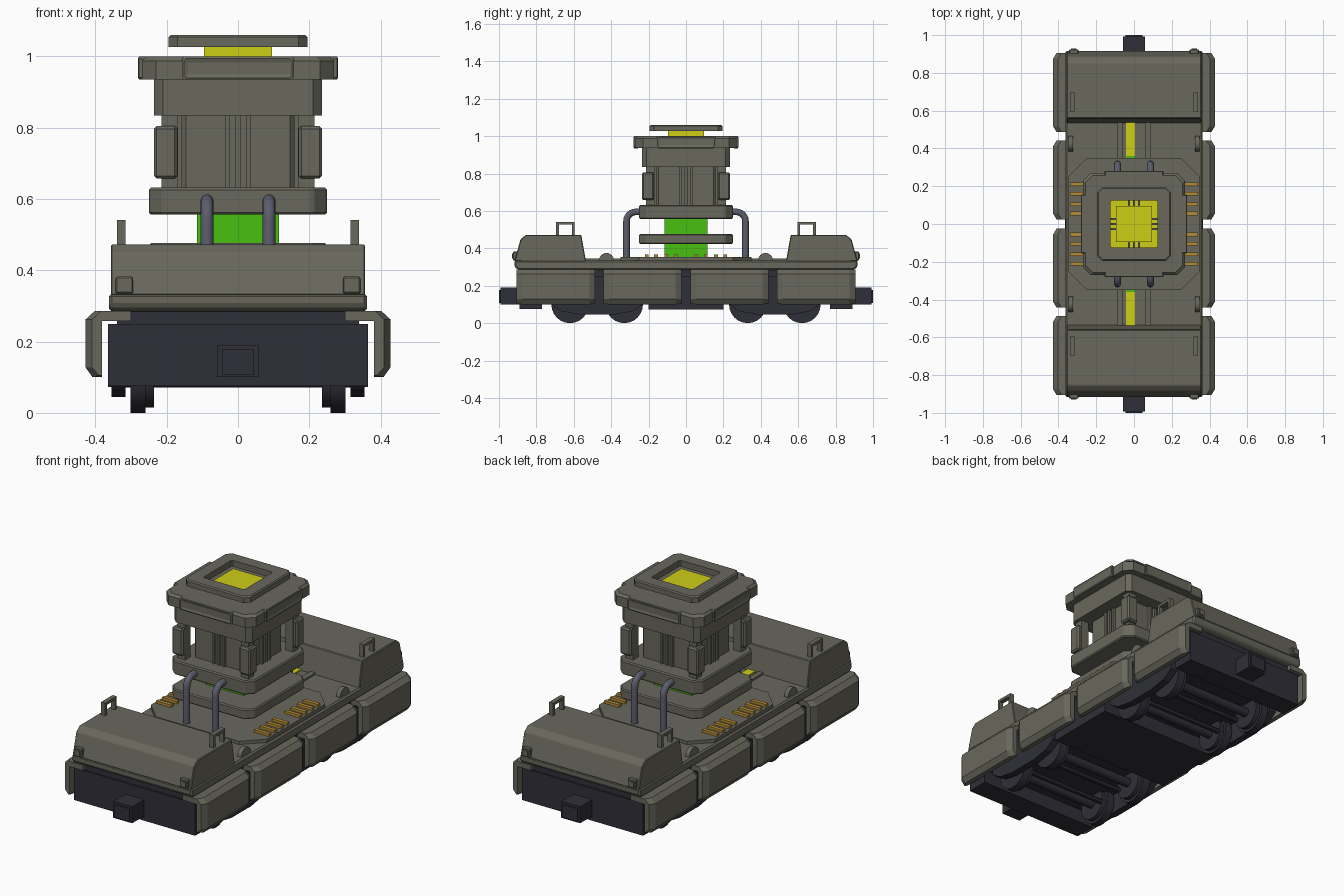
import bpy, bmesh, math
from mathutils import Vector

if "Cube" in bpy.data.objects:
    bpy.data.objects.remove(bpy.data.objects["Cube"])


def mat(name, r, g, b):
    m = bpy.data.materials.new(name)
    m.diffuse_color = (r, g, b, 1)
    m.use_nodes = True
    m.node_tree.nodes["Principled BSDF"].inputs["Base Color"].default_value = m.diffuse_color
    return m


OLIVE = mat("olive_armour", 0.140, 0.138, 0.110)
NAVY = mat("dark_navy", 0.028, 0.028, 0.040)
YELLOW = mat("yellow_glow", 0.62, 0.62, 0.008)
GREEN = mat("green_glow", 0.065, 0.53, 0.005)
ORANGE = mat("orange_contacts", 0.45, 0.26, 0.035)
STEEL = mat("blue_grey_pipe", 0.105, 0.11, 0.15)


def finish(name, bm, m, bevel=0):
    bmesh.ops.recalc_face_normals(bm, faces=bm.faces)
    me = bpy.data.meshes.new(name)
    bm.to_mesh(me)
    bm.free()
    ob = bpy.data.objects.new(name, me)
    bpy.context.collection.objects.link(ob)
    me.materials.append(m)
    if bevel:
        mod = ob.modifiers.new("bevel", 'BEVEL')
        mod.width, mod.segments, mod.limit_method = bevel, 1, 'ANGLE'
    return ob


def loft(name, rings, m, bevel=0):
    """Skin equal-length closed rings and cap both ends."""
    bm = bmesh.new()
    vs = [[bm.verts.new(p) for p in r] for r in rings]
    n = len(vs[0])
    for a, b in zip(vs, vs[1:]):
        for i in range(n):
            j = (i + 1) % n
            bm.faces.new((a[i], a[j], b[j], b[i]))
    bm.faces.new(vs[0])
    bm.faces.new(vs[-1])
    return finish(name, bm, m, bevel)


def box(name, x0, x1, y0, y1, z0, z1, m=OLIVE, bevel=0):
    rings = [[(x0, y0, z), (x1, y0, z), (x1, y1, z), (x0, y1, z)] for z in (z0, z1)]
    return loft(name, rings, m, bevel)


def octagon(h, c, z):
    k = h - c
    return [(h, -k, z), (h, k, z), (k, h, z), (-k, h, z),
            (-h, k, z), (-h, -k, z), (-k, -h, z), (k, -h, z)]


def plate(name, h, c, z0, z1, m=OLIVE, bevel=0):
    return loft(name, [octagon(h, c, z0), octagon(h, c, z1)], m, bevel)


def frame(name, h, c, hole, z0, z1, edge=0.012):
    """Chamfered square plate with a square hole and a sloping upper edge."""
    rings = [octagon(hole, 0.006, z0), octagon(h, c, z0), octagon(h, c, z1 - edge),
             octagon(h - edge, c, z1), octagon(hole, 0.006, z1)]
    bm = bmesh.new()
    vs = [[bm.verts.new(p) for p in r] for r in rings]
    for k in range(5):
        a, b = vs[k], vs[(k + 1) % 5]
        for i in range(8):
            j = (i + 1) % 8
            bm.faces.new((a[i], a[j], b[j], b[i]))
    return finish(name, bm, OLIVE)


def rod_x(name, x0, x1, y, z, r, m, n=24):
    rings = [[(x, y + r * math.cos(2 * math.pi * i / n), z + r * math.sin(2 * math.pi * i / n))
              for i in range(n)] for x in (x0, x1)]
    ob = loft(name, rings, m)
    smooth(ob)
    return ob


def smooth(ob):
    bpy.ops.object.select_all(action='DESELECT')
    ob.select_set(True)
    bpy.context.view_layer.objects.active = ob
    bpy.ops.object.shade_smooth_by_angle(angle=math.radians(40))


def spread(x0, x1, s):
    return sorted((x0 * s, x1 * s))


# Underframe and end beams
box("underframe", -0.34, 0.34, -0.88, 0.88, 0.15, 0.288, NAVY)
box("centre_tank", -0.365, 0.365, -0.2, 0.2, 0.072, 0.25, NAVY)
for s in (-1, 1):
    box("end_beam", -0.365, 0.365, *spread(0.77, 0.89, s), 0.075, 0.25, NAVY)
    box("coupler", -0.057, 0.057, *spread(0.88, 0.993, s), 0.1, 0.19, NAVY)
    box("coupler_face", -0.045, 0.045, *spread(0.99, 1.0, s), 0.108, 0.178, NAVY)

# Bogies: wheels, axles, side frames
for s in (-1, 1):
    for y in (0.33 * s, 0.62 * s):
        rod_x("axle", -0.32, 0.32, y, 0.1, 0.025, NAVY, 12)
        for t in (-1, 1):
            rod_x("wheel", *spread(0.26, 0.302, t), y, 0.1, 0.1, NAVY)
            rod_x("wheel_flange", *spread(0.235, 0.262, t), y, 0.1, 0.085, NAVY)
    for yb in (0.40, 0.55):
        rod_x("brake_bar", -0.32, 0.32, yb * s, 0.085, 0.014, NAVY, 8)
    side = [(0.23, 0.25), (0.23, 0.1), (0.29, 0.062), (0.39, 0.045),
            (0.56, 0.045), (0.66, 0.062), (0.72, 0.1), (0.72, 0.25)]
    for t in (-1, 1):
        loft("bogie_side_frame", [[(x, y * s, z) for y, z in side]
                                  for x in spread(0.315, 0.355, t)], NAVY)

# Armoured side skirts, four per side, with chamfered ends
def skirt_ring(t, y, o, zb):
    pts = [(0.30, 0.286), (o - 0.026, 0.286), (o, 0.262), (o, 0.128),
           (o - 0.02, zb), (0.382, zb), (0.382, 0.258), (0.30, 0.258)]
    return [(x * t, y, z) for x, z in pts]


for t in (-1, 1):
    for y0, y1 in ((-0.905, -0.487), (-0.442, -0.025), (0.025, 0.442), (0.487, 0.905)):
        loft("side_skirt", [skirt_ring(t, y0, 0.41, 0.105), skirt_ring(t, y0 + 0.03, 0.428, 0.1),
                            skirt_ring(t, y1 - 0.03, 0.428, 0.1), skirt_ring(t, y1, 0.41, 0.105)], OLIVE)

# Deck slab and end hoods
loft("deck", [[(x, y, z) for y, z in ((-0.895, 0.284), (-0.917, 0.3), (-0.917, 0.335), (0.917, 0.335),
                                      (0.917, 0.3), (0.895, 0.284))] for x in (-0.362, 0.362)], OLIVE, 0.008)
hood = [(0.534, 0.325), (0.54, 0.36), (0.56, 0.472), (0.855, 0.472), (0.885, 0.448), (0.917, 0.33)]
for s in (-1, 1):
    loft("end_hood", [[(x, y * s, z) for y, z in hood] for x in (-0.357, 0.357)], OLIVE, 0.004)
    for t in (-1, 1):
        # lamps, grab handles and half-round bosses
        lx = spread(0.294, 0.344, t)
        box("lamp_housing", *lx, *spread(0.88, 0.925, s), 0.335, 0.382, OLIVE, 0.004)
        box("lamp_face", lx[0] + 0.01, lx[1] - 0.01, *spread(0.92, 0.929, s), 0.345, 0.372)
        hx = spread(0.315, 0.339, t)
        box("handle_leg", *hx, *spread(0.595, 0.61, s), 0.46, 0.54)
        box("handle_leg", *hx, *spread(0.68, 0.695, s), 0.46, 0.54)
        box("handle_bar", *hx, *spread(0.595, 0.695, s), 0.526, 0.541)
        rod_x("deck_boss", *spread(0.322, 0.346, t), 0.425 * s, 0.335, 0.04, OLIVE)
        box("conduit_rib", *spread(0.06, 0.09, t), *spread(0.34, 0.54, s), 0.33, 0.345)
    # Glowing strips running to the hoods
    box("yellow_strip", -0.042, 0.004, *spread(0.36, 0.54, s), 0.333, 0.341, YELLOW)
    box("green_strip", -0.042, 0.004, *spread(0.345, 0.36, s), 0.333, 0.341, GREEN)

# Turret base and contacts
plate("base_plate", 0.35, 0.1, 0.33, 0.353)
for t in (-1, 1):
    for s in (-1, 1):
        for y in (0.055, 0.105, 0.16, 0.21):
            box("contact_bar", *spread(0.25, 0.34, t), s * y - 0.01, s * y + 0.01, 0.345, 0.367, ORANGE)

# Energy core and stacked collars
box("green_core", -0.115, 0.115, -0.115, 0.115, 0.34, 0.57, GREEN)
plate("lower_collar", 0.25, 0.04, 0.422, 0.476, OLIVE, 0.006)
plate("upper_collar", 0.25, 0.04, 0.556, 0.632, OLIVE, 0.006)
plate("tower_body", 0.158, 0.012, 0.625, 0.84)
plate("tower_head", 0.235, 0.025, 0.835, 0.94)

# Corner posts
for sx in (-1, 1):
    for sy in (-1, 1):
        box("corner_rod", *spread(0.168, 0.215, sx), *spread(0.168, 0.215, sy), 0.625, 0.84)
        box("corner_post", *spread(0.17, 0.236, sx), *spread(0.17, 0.236, sy), 0.657, 0.805, OLIVE, 0.008)

# Cap, floating top frame and yellow core
frame("cap", 0.27, 0.04, 0.127, 0.936, 1.0)
frame("top_frame", 0.195, 0.025, 0.124, 1.026, 1.06, 0.006)
box("yellow_bed", -0.127, 0.127, -0.127, 0.127, 0.93, 0.985, YELLOW)
box("yellow_core", -0.095, 0.095, -0.095, 0.095, 0.98, 1.032, YELLOW)

# Details repeated on all four sides of the tower
for k in range(4):
    parts = [box("cap_side_plate", -0.157, 0.157, -0.284, -0.25, 0.935, 1.0, OLIVE, 0.01)]
    bm = bmesh.new()
    bm.from_mesh(parts[0].data)
    face = min(bm.faces, key=lambda f: f.calc_center_median().y)
    bmesh.ops.inset_individual(bm, faces=[face], thickness=0.014, depth=-0.008)
    bm.to_mesh(parts[0].data)
    bm.free()
    for x in (-0.03, 0, 0.03):
        parts.append(box("body_rib", x - 0.007, x + 0.007, -0.172, -0.15, 0.63, 0.838))
        parts.append(box("core_clamp", x * 0.9 - 0.005, x * 0.9 + 0.005, -0.127, -0.09, 0.98, 0.998))
    for p in parts:
        p.rotation_euler.z = k * math.pi / 2

# Bent pipes feeding the upper collar
for s in (-1, 1):
    for x in (-0.087, 0.087):
        path = [(0.318, 0.33), (0.318, 0.545)]
        path += [(0.268 + 0.05 * math.cos(a), 0.545 + 0.05 * math.sin(a))
                 for a in [math.pi / 2 * i / 6 for i in range(1, 7)]] + [(0.23, 0.595)]
        rings = []
        for i, (y, z) in enumerate(path):
            a, b = path[max(i - 1, 0)], path[min(i + 1, len(path) - 1)]
            d = Vector((0, (b[0] - a[0]) * s, b[1] - a[1])).normalized()
            n = d.cross(Vector((1, 0, 0)))
            c = Vector((x, y * s, z))
            rings.append([c + 0.018 * (Vector((1, 0, 0)) * math.cos(q) + n * math.sin(q))
                          for q in [2 * math.pi * j / 14 for j in range(14)]])
        smooth(loft("feed_pipe", rings, STEEL))
